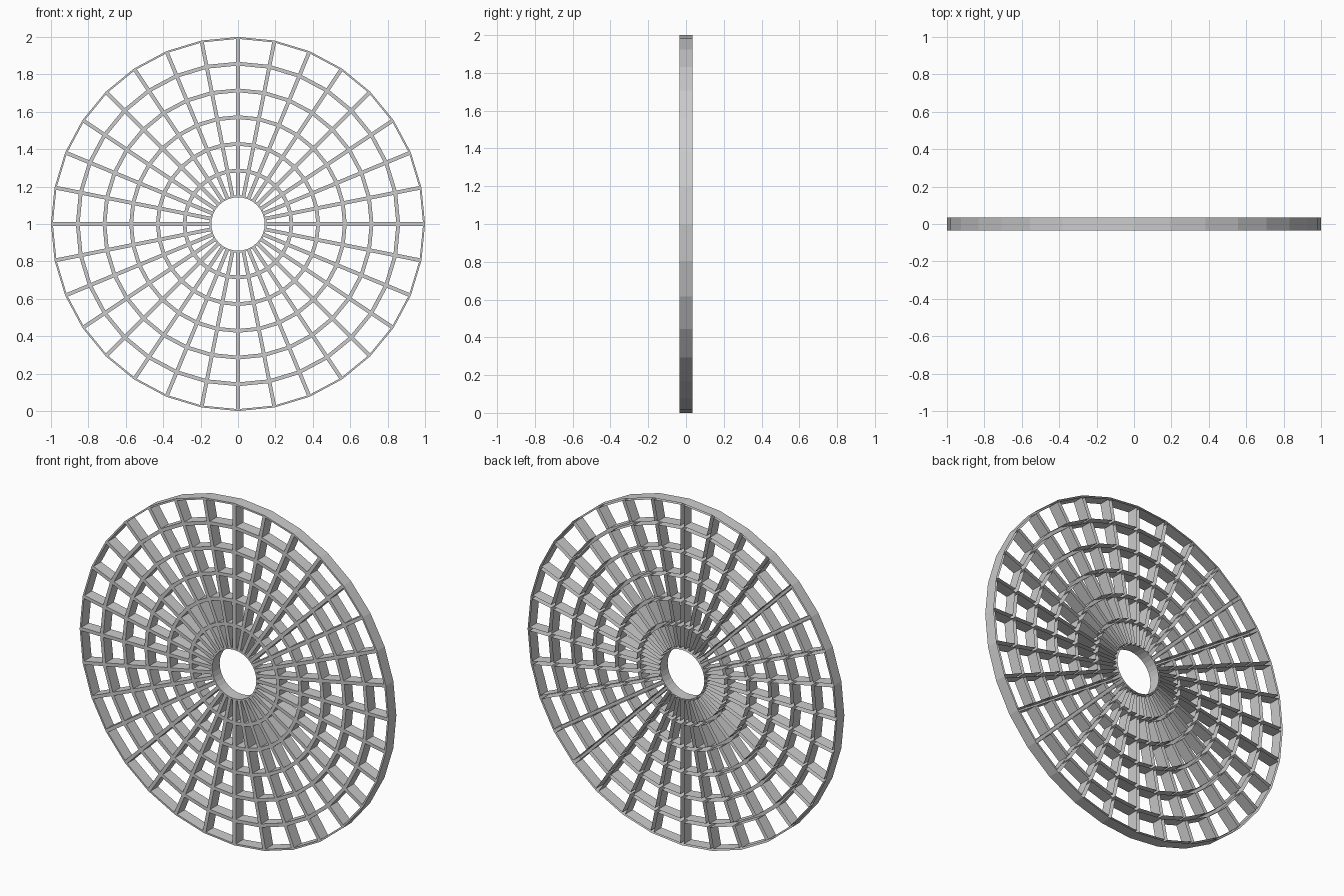
import bpy, bmesh, math

if "Cube" in bpy.data.objects:
    bpy.data.objects.remove(bpy.data.objects["Cube"])

SEGMENTS, RINGS = 32, 7
RADIUS, DEPTH, BAR = 1.0, 0.07, 0.02

bm = bmesh.new()

# Flat ring-and-spoke grid facing the front, with an open centre
rings = []
for k in range(1, RINGS + 1):
    r = RADIUS * k / RINGS
    rings.append([bm.verts.new((r * math.cos(2 * math.pi * i / SEGMENTS), -DEPTH / 2,
                                1 + r * math.sin(2 * math.pi * i / SEGMENTS)))
                  for i in range(SEGMENTS)])
for a, b in zip(rings, rings[1:]):
    for i in range(SEGMENTS):
        j = (i + 1) % SEGMENTS
        bm.faces.new((a[i], b[i], b[j], a[j]))
bm.normal_update()

# Cut a window in every cell, leaving the bars
cells = list(bm.faces)
bmesh.ops.inset_individual(bm, faces=cells, thickness=BAR / 2, use_even_offset=True)
bmesh.ops.delete(bm, geom=cells, context='FACES')

# Side walls of the bars run backwards; the back stays open
edges = [e for e in bm.edges if e.is_boundary]
walls = bmesh.ops.extrude_edge_only(bm, edges=edges)
bmesh.ops.translate(bm, vec=(0, DEPTH, 0),
                    verts=[v for v in walls['geom'] if isinstance(v, bmesh.types.BMVert)])
bmesh.ops.recalc_face_normals(bm, faces=bm.faces)

mesh = bpy.data.meshes.new("round_grille")
bm.to_mesh(mesh)
bm.free()
bpy.context.collection.objects.link(bpy.data.objects.new("round_grille", mesh))
